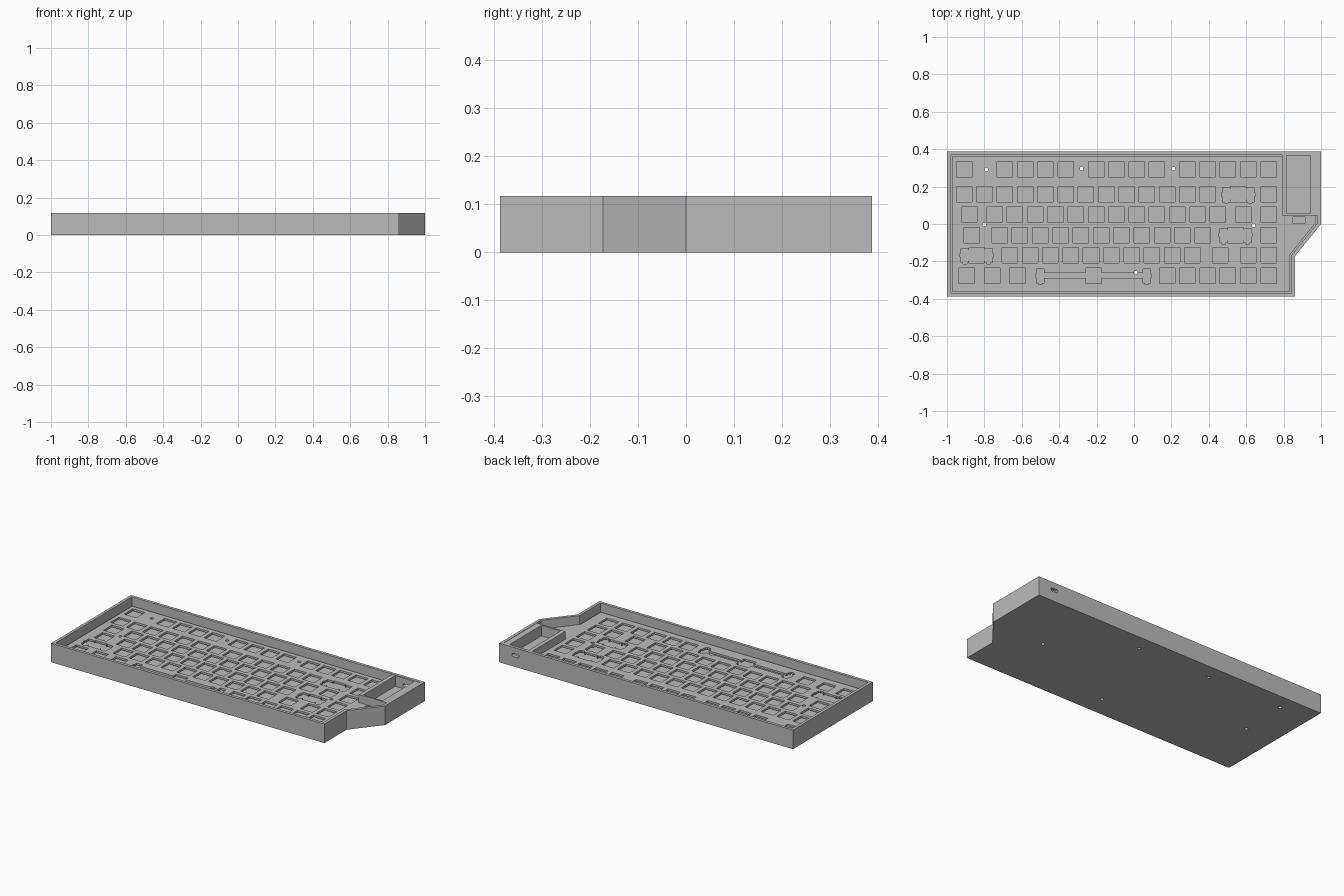
import bpy, bmesh, math
from mathutils import Matrix, Vector

cube = bpy.data.objects.get("Cube")
if cube:
    bpy.data.objects.remove(cube, do_unlink=True)

grey = bpy.data.materials.new("plain grey")
grey.use_nodes = True
grey.diffuse_color = (0.5, 0.5, 0.5, 1)
grey.node_tree.nodes["Principled BSDF"].inputs["Base Color"].default_value = (0.5, 0.5, 0.5, 1)

HEIGHT, FLOOR = 0.117, 0.04
PLATE_LOW, PLATE_TOP = 0.054, 0.066
UNIT, KEY = 0.1085, 0.0415          # key pitch and half width of a key hole


def rect(x0, x1, y0, y1):
    return [(x0, y0), (x1, y0), (x1, y1), (x0, y1)]


def circle(x, y, r, n=20):
    return [(x + r * math.cos(math.tau * i / n), y + r * math.sin(math.tau * i / n))
            for i in range(n)]


def inset(points, d):
    """Move every edge of a counter-clockwise outline inwards by d."""
    result = []
    for i, p in enumerate(points):
        p = Vector(p)
        a = (p - Vector(points[i - 1])).normalized()
        b = (Vector(points[(i + 1) % len(points)]) - p).normalized()
        na, nb = Vector((-a.y, a.x)), Vector((-b.y, b.x))
        result.append(tuple(p + (na + nb) * d / (1 + na.dot(nb))))
    return result


def prisms(name, outlines, z0, z1, matrix=None):
    """One object of upright solids, one for each outline."""
    bm = bmesh.new()
    for outline in outlines:
        face = bm.faces.new([bm.verts.new((x, y, z0)) for x, y in outline])
        top = bmesh.ops.extrude_face_region(bm, geom=[face])["geom"]
        verts = [v for v in top if isinstance(v, bmesh.types.BMVert)]
        bmesh.ops.translate(bm, verts=verts, vec=(0, 0, z1 - z0))
    if matrix:
        bm.transform(matrix)
    bmesh.ops.recalc_face_normals(bm, faces=bm.faces)
    mesh = bpy.data.meshes.new(name)
    bm.to_mesh(mesh)
    bm.free()
    mesh.materials.append(grey)
    obj = bpy.data.objects.new(name, mesh)
    bpy.context.collection.objects.link(obj)
    return obj


def cut(obj, cutters):
    """Subtract the cutters and bake the result."""
    for cutter in cutters:
        cutter.hide_render = True
        mod = obj.modifiers.new("cut", "BOOLEAN")
        mod.operation, mod.solver, mod.object = "DIFFERENCE", "EXACT", cutter
    bpy.context.view_layer.update()
    graph = bpy.context.evaluated_depsgraph_get()
    mesh = bpy.data.meshes.new_from_object(obj.evaluated_get(graph))
    obj.modifiers.clear()
    obj.data = mesh


def stabilised_key(x, y, d, c):
    """Key hole with a stabiliser lobe at distance d on both sides, joined by a channel."""
    w, n = 0.02, 0.01
    out = d + w + 0.005
    half = [(KEY, KEY), (KEY, c), (d - w, c), (d - w, 0.036), (d + w, 0.036),
            (d + w, n), (out, n), (out, -n), (d + w, -n), (d + w, -0.04),
            (d + n, -0.04), (d + n, -0.047), (d - n, -0.047), (d - n, -0.04),
            (d - w, -0.04), (d - w, -c), (KEY, -c), (KEY, -KEY)]
    full = half + [(-px, py) for px, py in reversed(half)]
    return [(x + px, y + py) for px, py in full]


# Key layout: column positions in key units for each row
def run(start, count):
    return [start + i for i in range(count)]


rows = [
    (0.292, [0] + run(2, 4) + run(6.5, 4) + run(11, 5)),
    (0.158, run(0, 13) + [15]),
    (0.05, [0.25] + run(1.5, 12) + [13.75, 15]),
    (-0.059, [0.375] + run(1.75, 11) + [15]),
    (-0.167, run(2.25, 10) + [12.625, 14, 15]),
    (-0.276, [0.125, 1.375, 2.625] + run(10, 6)),
]


def column(u):
    return -0.908 + u * UNIT


holes = [rect(column(u) - KEY, column(u) + KEY, y - KEY, y + KEY)
         for y, row in rows for u in row]
for u, row in ((13.5, 1), (13.375, 3), (0.625, 4)):
    holes.append(stabilised_key(column(u), rows[row][0], 0.064, 0.028))
holes.append(stabilised_key(column(6.375), rows[5][0], 0.285, 0.014))

# Helpers shared by the parts
outline = [(-1, -0.388), (0.86, -0.388), (0.86, -0.173), (1, 0), (1, 0.388), (-1, 0.388)]
screws = [(-0.79, 0.292), (-0.28, 0.295), (0.21, 0.295),
          (-0.8, -0.003), (0.64, -0.007), (0.01, -0.26)]
screw_cutter = prisms("screw_cutter", [circle(x, y, 0.01) for x, y in screws], -0.1, 0.2)
slot = [(0.89 + px + math.copysign(0.014, px), 0.07 + py)
        for px, py in circle(0, 0, 0.01, 22)]
port_cutter = prisms("port_cutter", [slot], -0.42, -0.35, Matrix.Rotation(math.pi / 2, 4, "X"))

# Case: tray with a thin wall, a port at the back and screw holes
case = prisms("case", [outline], 0, HEIGHT)
cavity = prisms("cavity_cutter", [inset(outline, 0.018)], FLOOR, 0.2)
cut(case, [cavity, port_cutter, screw_cutter])

# Plate with all the key openings
plate = prisms("key_plate", [inset(outline, 0.026)], PLATE_LOW, PLATE_TOP)
holes.append(rect(0.85, 0.915, 0.003, 0.038))
holes.append(rect(0.80, 0.97, 0.05, 0.37))
key_cutter = prisms("key_cutter", holes, 0, 0.2)
cut(plate, [key_cutter, screw_cutter])

# Open controller box in the back corner
box = prisms("controller_box", [rect(0.79, 0.984, 0.045, 0.376)], FLOOR - 0.005, 0.115)
pocket = prisms("pocket_cutter", [rect(0.815, 0.945, 0.056, 0.365)], 0.05, 0.2)
cut(box, [pocket, port_cutter])

for helper in (screw_cutter, port_cutter, cavity, key_cutter, pocket):
    bpy.data.objects.remove(helper, do_unlink=True)
